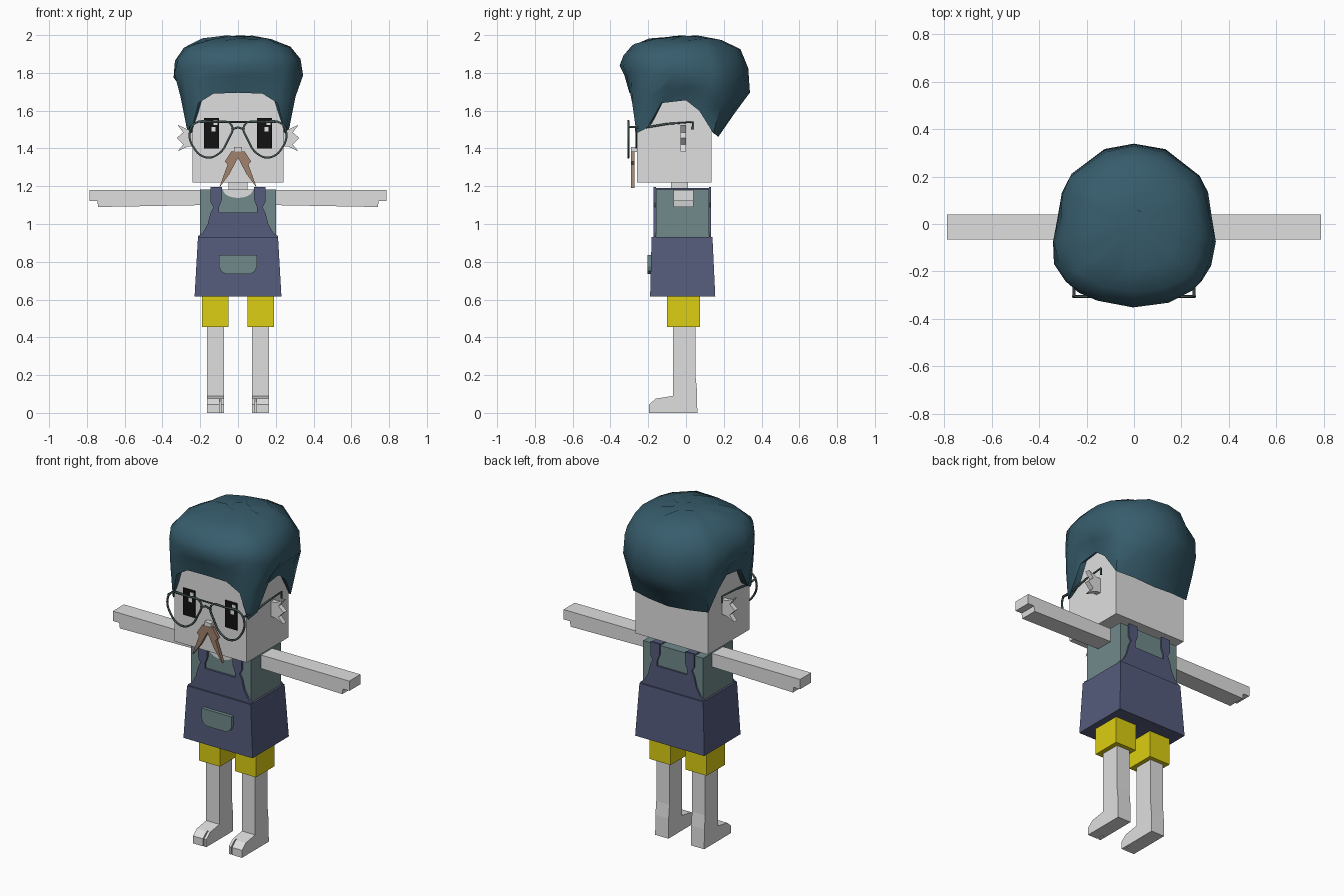
import bpy, bmesh, math, random
from mathutils import Vector

random.seed(4)
cube = bpy.data.objects.get("Cube")
if cube:
    bpy.data.objects.remove(cube, do_unlink=True)


def material(name, *rgb):
    mat = bpy.data.materials.new(name)
    mat.use_nodes = True
    colour = (*rgb, 1)
    mat.diffuse_color = colour
    mat.node_tree.nodes["Principled BSDF"].inputs["Base Color"].default_value = colour
    return mat


SKIN = material("pale_skin", .74, .74, .74)
HAIR = material("teal_hair", .038, .108, .15)
APRON = material("indigo_cloth", .09, .104, .2)
SHIRT = material("grey_green_cloth", .165, .255, .26)
SHORTS = material("yellow_cloth", .72, .62, .006)
WHISKER = material("brown_whisker", .36, .225, .155)
METAL = material("dark_metal", .055, .085, .085)
BLACK = material("eye_black", .006, .006, .006)
WHITE = material("eye_white", .85, .85, .85)


def finish(name, bm, mat):
    bmesh.ops.recalc_face_normals(bm, faces=bm.faces)
    mesh = bpy.data.meshes.new(name)
    bm.to_mesh(mesh)
    bm.free()
    mesh.materials.append(mat)
    obj = bpy.data.objects.new(name, mesh)
    bpy.context.collection.objects.link(obj)
    return obj


def loft(name, rings, mat):
    """Skin a list of equal closed rings and cap both ends."""
    bm = bmesh.new()
    loops = [[bm.verts.new(p) for p in ring] for ring in rings]
    for a, b in zip(loops, loops[1:]):
        for i in range(len(a)):
            j = (i + 1) % len(a)
            bm.faces.new((a[i], a[j], b[j], b[i]))
    bm.faces.new(loops[0])
    bm.faces.new(loops[-1])
    return finish(name, bm, mat)


def front_prism(name, outline, near, far, mat, side=1):
    """Extrude an x-z outline along y."""
    return loft(name, [[(side * x, y, z) for x, z in outline] for y in (near, far)], mat)


def side_prism(name, outline, inner, outer, mat, side=1):
    """Extrude a y-z outline along x."""
    return loft(name, [[(side * x, y, z) for y, z in outline] for x in (inner, outer)], mat)


def rect(x0, x1, y0, y1, z):
    return [(x0, y0, z), (x1, y0, z), (x1, y1, z), (x0, y1, z)]


def box(name, x, y, z, mat):
    return loft(name, [rect(*sorted(x), *y, h) for h in z], mat)


def wire(name, points, mat, closed=False, radius=.006):
    curve = bpy.data.curves.new(name, "CURVE")
    curve.dimensions = "3D"
    curve.bevel_depth = radius
    curve.bevel_resolution = 1
    curve.resolution_u = 5
    curve.use_fill_caps = True
    kind = "BEZIER" if closed else "POLY"
    spline = curve.splines.new(kind)
    spline.use_cyclic_u = closed
    knots = spline.bezier_points if closed else spline.points
    knots.add(len(points) - 1)
    for knot, p in zip(knots, points):
        if closed:
            knot.co = p
            knot.handle_left_type = knot.handle_right_type = "AUTO"
        else:
            knot.co = (*p, 1)
    curve.materials.append(mat)
    obj = bpy.data.objects.new(name, curve)
    bpy.context.collection.objects.link(obj)
    return obj


def mirrored(half):
    """Complete a half outline that starts and ends on x = 0."""
    return half + [(-p[0], *p[1:]) for p in half[-2:0:-1]]


# Head, neck and torso
box("head", (-.24, .24), (-.26, .135), (1.22, 1.8), SKIN)
box("neck", (-.05, .05), (-.08, .01), (1.15, 1.25), SKIN)
box("shirt", (-.2, .2), (-.16, .122), (.9, 1.183), SHIRT)
arc = [math.pi * i / 10 for i in range(11)]
front_prism("neckline", [(.08 * math.cos(a), 1.183 - .045 * math.sin(a)) for a in arc],
            -.164, -.158, SKIN)

# Apron skirt, bibs, shoulder straps and pocket
loft("apron_skirt", [rect(-.23, .23, -.19, .155, .615), rect(-.212, .212, -.182, .14, .93)], APRON)
bib = mirrored([(0, .92), (.212, .92), (.212, .935), (.185, .955), (.16, 1), (.145, 1.06),
                (.13, 1.09), (.145, 1.115), (.145, 1.195), (.085, 1.195), (.085, 1.13),
                (.1, 1.09), (.1, 1.06), (0, 1.06)])
front_prism("front_bib", bib, -.172, -.16, APRON)
front_prism("back_bib", bib, .121, .132, APRON)
front_prism("pocket", mirrored([(0, .835), (.1, .835), (.1, .775), (.09, .75), (.065, .735),
                                (0, .735)]), -.205, -.18, SHIRT)

# Nose
box("nose", (-.022, .022), (-.29, -.255), (1.38, 1.408), SKIN)

toe = [(-.15, 0), (-.195, 0), (-.195, .045), (-.16, .075), (-.15, .077)]
leg = [(-.15, 0), (.06, 0), (.058, .12), (.05, .2), (.05, .5), (-.07, .5), (-.07, .09), (-.15, .077)]
ear = [(.23, 1.5), (.265, 1.5), (.32, 1.525), (.29, 1.485), (.325, 1.455), (.29, 1.42),
       (.32, 1.385), (.265, 1.41), (.23, 1.41)]
whisker = [(0, 1.385), (.035, 1.385), (.07, 1.33), (.055, 1.315), (.1, 1.19), (.045, 1.265), (0, 1.35)]
lens = [(.035, 1.525), (.13, 1.54), (.225, 1.535), (.255, 1.49), (.235, 1.405), (.17, 1.353),
        (.105, 1.37), (.055, 1.44)]
temple = [(.252, -.305, 1.515), (.256, -.22, 1.51), (.262, -.1, 1.53), (.265, .035, 1.54),
          (.265, .035, 1.5)]

for side, label in ((1, "left"), (-1, "right")):
    # Limbs
    front_prism(label + "_arm", [(.19, 1.1), (.74, 1.09), (.745, 1.122), (.787, 1.122),
                                 (.787, 1.181), (.19, 1.181)], -.066, .04, SKIN, side)
    side_prism(label + "_leg", leg, .075, .163, SKIN, side)
    side_prism(label + "_big_toe", toe, .075, .09, SKIN, side)
    side_prism(label + "_toes", toe, .097, .163, SKIN, side)
    box(label + "_short", (side * .05, side * .19), (-.1, .075), (.455, .64), SHORTS)
    box(label + "_strap", (side * .085, side * .145), (-.165, .125), (1.18, 1.19), APRON)
    # Face
    front_prism(label + "_ear", ear, -.03, 0, SKIN, side)
    front_prism(label + "_moustache", whisker, -.292, -.272, WHISKER, side)
    box(label + "_eye", (side * .1, side * .18), (-.268, -.259), (1.4, 1.56), BLACK)
    for part, x, z in (("upper", .01, 1.525), ("lower", .0, 1.49)):
        box(f"{label}_{part}_glint", (side * .14 + x, side * .14 + x + .022),
            (-.27, -.266), (z, z + .024), WHITE)
    # Spectacles
    wire(label + "_lens_rim", [(side * x, -.305, z) for x, z in lens], METAL, closed=True)
    wire(label + "_temple", [(side * x, y, z) for x, y, z in temple], METAL)
wire("brow_bar", [(-.2, -.305, 1.54), (.2, -.305, 1.54)], METAL, radius=.005)
wire("nose_bridge", mirrored([(0, -.305, 1.512), (.035, -.305, 1.5)])[:2], METAL)
wire("nose_bridge_right", [(0, -.305, 1.512), (-.035, -.305, 1.5)], METAL)

# Hair: hemline with sideburns, widest ring, then rings closing to the crown
hem = mirrored([(0, -.3, 1.695), (.13, -.295, 1.69), (.21, -.285, 1.64), (.25, -.262, 1.48),
                (.272, -.205, 1.51), (.27, -.13, 1.64), (.27, 0, 1.655), (.268, .07, 1.6),
                (.25, .145, 1.48), (.13, .165, 1.47), (0, .17, 1.46)])
wide = mirrored([(0, -.345), (.15, -.325), (.24, -.285), (.29, -.24), (.33, -.17), (.338, -.08),
                 (.325, .02), (.31, .13), (.27, .21), (.13, .315), (0, .345)])


def wobble(amount):
    return Vector([random.uniform(-amount, amount) for _ in "xyz"])


hem = [Vector(p) for p in hem]
bulge = [Vector((x, y, 1.765 - .22 * y)) for x, y in wide]
lining = [Vector((p.x * .85, p.y * .85, p.z + .03)) for p in hem]
middle = [a.lerp(b, .5) * 1.01 for a, b in zip(hem, bulge)]
rings = [lining, hem, middle, [p + wobble(.008) for p in bulge]]
for scale, height, tilt in ((.97, 1.86, .1), (.83, 1.935, .04), (.55, 1.978, 0), (.2, 1.992, 0)):
    rings.append([Vector((p.x * scale, p.y * scale, height - tilt * p.y)) + wobble(.007)
                  for p in bulge])
hair = loft("hair", rings, HAIR)
bpy.ops.object.select_all(action="DESELECT")
hair.select_set(True)
bpy.context.view_layer.objects.active = hair
bpy.ops.object.shade_smooth_by_angle(angle=math.radians(50))
